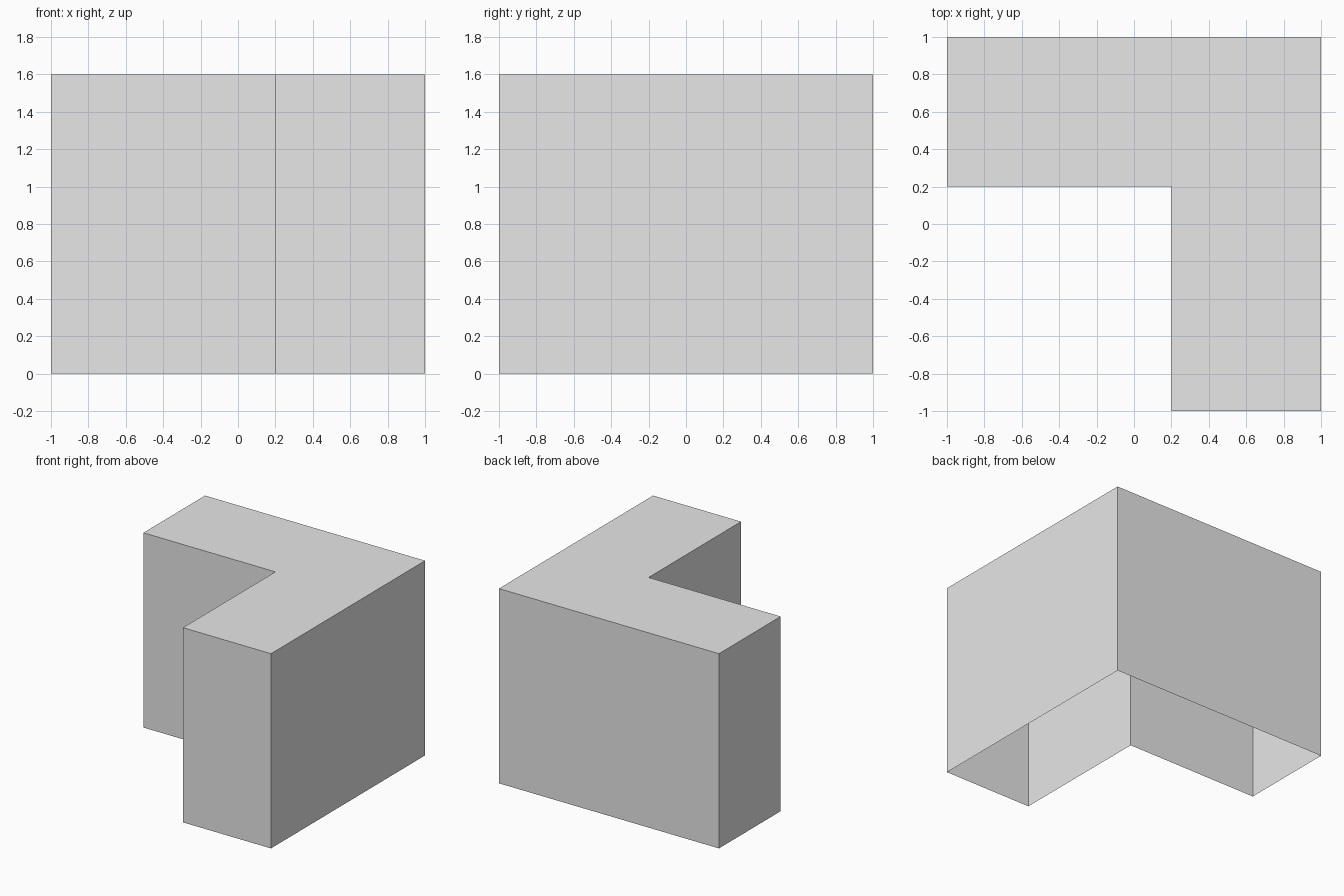
import bpy
import bmesh

# Remove the default cube only
default_cube = bpy.data.objects.get("Cube")
if default_cube:
    bpy.data.objects.remove(default_cube, do_unlink=True)

HEIGHT = 1.6
HALF = 1.0
INNER = 0.2


def make_material(name, color):
    mat = bpy.data.materials.new(name)
    mat.use_nodes = True
    mat.diffuse_color = color
    mat.node_tree.nodes["Principled BSDF"].inputs["Base Color"].default_value = color
    return mat


def open_shell(name, outline, height, mat):
    """Counter-clockwise outline as a roof with walls down to an open bottom."""
    bm = bmesh.new()
    top = [bm.verts.new((x, y, height)) for x, y in outline]
    base = [bm.verts.new((x, y, 0)) for x, y in outline]
    bm.faces.new(top)
    for i in range(len(outline)):
        j = (i + 1) % len(outline)
        bm.faces.new((base[i], base[j], top[j], top[i]))
    mesh = bpy.data.meshes.new(name)
    bm.to_mesh(mesh)
    bm.free()
    mesh.materials.append(mat)
    obj = bpy.data.objects.new(name, mesh)
    bpy.context.collection.objects.link(obj)
    return obj


# L-shaped building block: one wing along the back, one along the left side
l_outline = [
    (-HALF, HALF), (-HALF, INNER), (INNER, INNER),
    (INNER, -HALF), (HALF, -HALF), (HALF, HALF),
]
light_grey = make_material("light_grey", (0.8, 0.8, 0.8, 1.0))
open_shell("l_shaped_block", l_outline, HEIGHT, light_grey)
